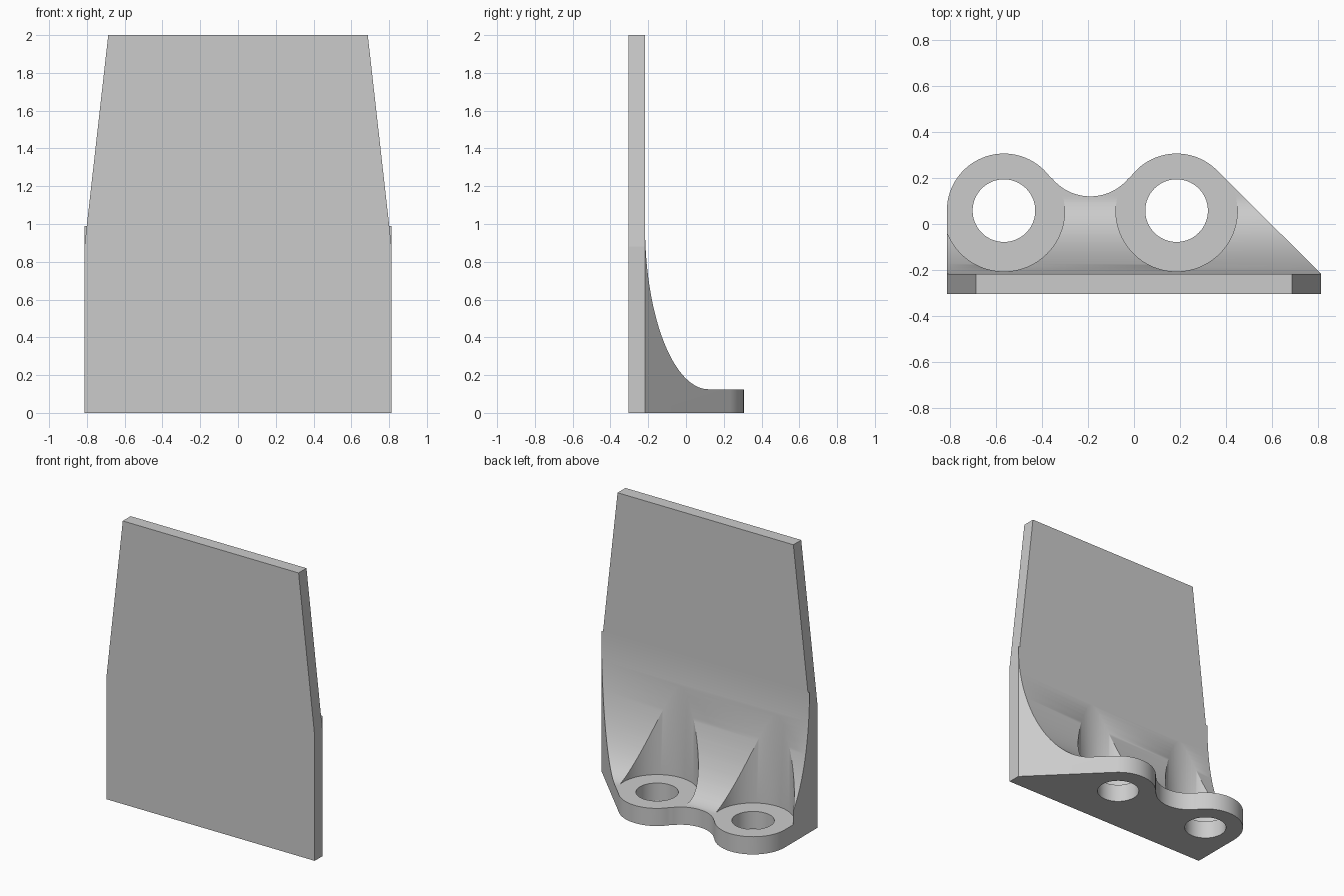
import bpy, bmesh
from math import cos, sin, pi, radians, hypot, atan2, acos
from mathutils import Vector

cube = bpy.data.objects.get("Cube")
if cube:
    bpy.data.objects.remove(cube, do_unlink=True)

HALF = 0.813         # half width of the plate
FRONT, BACK = -0.305, -0.217
FLANGE = 0.125       # flange thickness
LUG_R, LUG_Y = 0.248, 0.058
LEFT_X, RIGHT_X = -0.565, 0.185

grey = bpy.data.materials.new("light grey")
grey.use_nodes = True
grey.diffuse_color = (0.6, 0.6, 0.6, 1)
grey.node_tree.nodes["Principled BSDF"].inputs["Base Color"].default_value = (0.6, 0.6, 0.6, 1)


def prism(name, outline, place, depth):
    """Extrude a 2D outline; place maps (u, v) to 3D and depth is the sweep."""
    bm = bmesh.new()
    face = bm.faces.new([bm.verts.new(place(u, v)) for u, v in outline])
    swept = bmesh.ops.extrude_face_region(bm, geom=[face])["geom"]
    bmesh.ops.translate(bm, vec=depth, verts=[g for g in swept if isinstance(g, bmesh.types.BMVert)])
    bmesh.ops.recalc_face_normals(bm, faces=bm.faces)
    mesh = bpy.data.meshes.new(name)
    bm.to_mesh(mesh)
    bm.free()
    mesh.materials.append(grey)
    obj = bpy.data.objects.new(name, mesh)
    bpy.context.collection.objects.link(obj)
    return obj


def arc(cx, cy, r, start, end, steps=32):
    return [(cx + r * cos(start + (end - start) * i / steps),
             cy + r * sin(start + (end - start) * i / steps)) for i in range(steps + 1)]


def cut(target, cutter, operation):
    """Apply a boolean and discard the cutter."""
    cutter.hide_render = True
    mod = target.modifiers.new("cut", 'BOOLEAN')
    mod.object, mod.operation, mod.solver = cutter, operation, 'EXACT'
    bpy.context.view_layer.update()
    graph = bpy.context.evaluated_depsgraph_get()
    mesh = bpy.data.meshes.new_from_object(target.evaluated_get(graph))
    target.modifiers.clear()
    target.data = mesh
    bpy.data.objects.remove(cutter, do_unlink=True)


# Upright plate, tapered towards the top
prism("back_plate",
      [(-HALF, 0), (HALF, 0), (HALF, 0.88), (0.687, 2), (-0.687, 2), (-HALF, 0.88)],
      lambda u, v: Vector((u, FRONT, v)), Vector((0, BACK - FRONT, 0)))

# Flange with an elliptical fillet sweeping up to the plate
curve_y, curve_a, curve_b = 0.12, 0.337, 0.865
fillet = [(curve_y - curve_a * sin(t), FLANGE + curve_b * (1 - cos(t)))
          for t in (pi / 2 * i / 40 for i in range(41))]
bracket = prism("mounting_bracket",
                [(BACK, 0), (0.4, 0), (0.4, FLANGE)] + fillet,
                lambda u, v: Vector((-1, u, v)), Vector((2, 0, 0)))

# Plan outline: two lugs, a valley tangent to both and a slanted side
mid = (LEFT_X + RIGHT_X) / 2
valley_r, valley_y = 0.215, 0.335
lean = atan2(valley_y - LUG_Y, RIGHT_X - mid)
dx, dy = HALF - RIGHT_X, BACK - LUG_Y
slant = atan2(dy, dx) + acos(LUG_R / hypot(dx, dy))
plan = [(-HALF, BACK - 0.02), (HALF, BACK - 0.02), (HALF, BACK)]
plan += arc(RIGHT_X, LUG_Y, LUG_R, slant, pi - lean)
plan += arc(mid, valley_y, valley_r, -lean, lean - pi)[1:-1]
plan += arc(LEFT_X, LUG_Y, LUG_R, lean, pi)
cut(bracket, prism("plan_cutter", plan, lambda u, v: Vector((u, v, -0.5)),
                   Vector((0, 0, 2))), 'INTERSECT')

# Spot faces above the lugs and the bolt holes through them
for x in (LEFT_X, RIGHT_X):
    for radius, base in ((0.264, FLANGE), (0.136, -0.5)):
        ring = arc(x, LUG_Y, radius, 0, 2 * pi, 96)[:-1]
        cut(bracket, prism("round_cutter", ring, lambda u, v: Vector((u, v, base)),
                           Vector((0, 0, 2))), 'DIFFERENCE')

bpy.ops.object.select_all(action='DESELECT')
bracket.select_set(True)
bpy.context.view_layer.objects.active = bracket
bpy.ops.object.shade_smooth_by_angle(angle=radians(30))
